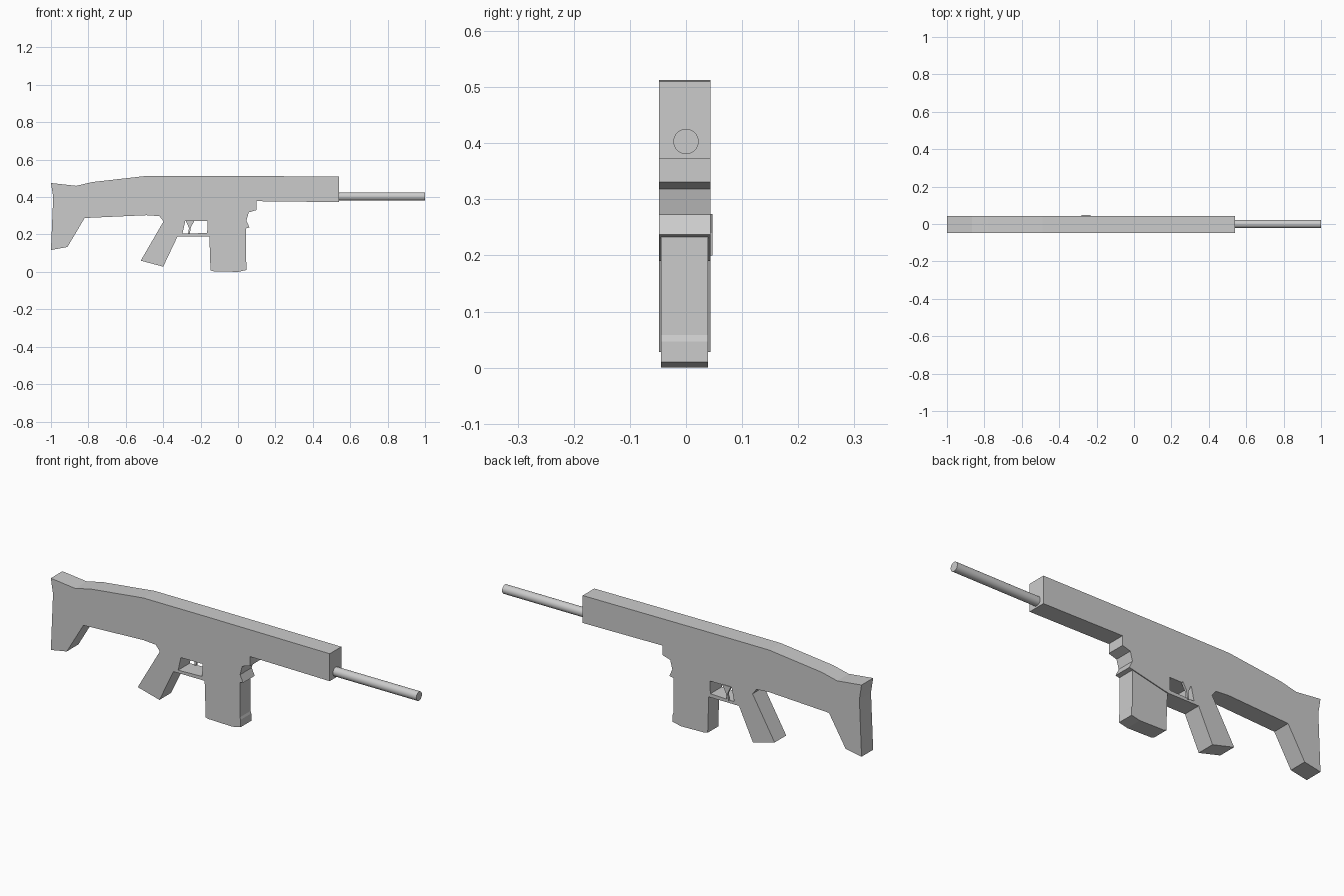
import bpy
from math import pi

if "Cube" in bpy.data.objects:
    bpy.data.objects.remove(bpy.data.objects["Cube"])


def plate(name, loops, y0, y1):
    """Extrude closed XZ outlines (later loops are holes) from y0 to y1."""
    cu = bpy.data.curves.new(name, 'CURVE')
    cu.dimensions = '2D'
    cu.fill_mode = 'BOTH'
    cu.extrude = (y1 - y0) / 2
    for pts in loops:
        sp = cu.splines.new('POLY')
        sp.points.add(len(pts) - 1)
        for p, (x, z) in zip(sp.points, pts):
            p.co = (x, z, 0, 1)
        sp.use_cyclic_u = True
    ob = bpy.data.objects.new(name, cu)
    bpy.context.collection.objects.link(ob)
    ob.rotation_euler = (pi / 2, 0, 0)
    ob.location.y = (y0 + y1) / 2
    bpy.ops.object.select_all(action='DESELECT')
    ob.select_set(True)
    bpy.context.view_layer.objects.active = ob
    bpy.ops.object.convert(target='MESH')
    ob = bpy.context.object
    for f in ob.data.polygons:
        f.use_smooth = False
    return ob


# Body: stock, receiver, fore-end, grip and guard in one silhouette
body = [(-1, .475), (-.865, .46), (-.78, .48), (-.49, .513), (-.14, .513),
        (.54, .51), (.54, .373), (.10, .378), (.10, .331), (.057, .318),
        (.045, .273), (.062, .237), (.04, .232), (-.155, .19), (-.323, .19),
        (-.40, .028), (-.52, .06), (-.398, .27), (-.42, .298), (-.49, .303),
        (-.82, .288), (-.912, .133), (-1, .117), (-.988, .40)]
guard_opening = [(-.282, .271), (-.162, .271), (-.165, .208), (-.297, .204)]
plate("body", [body, guard_opening], -.048, .0435)

# Magazine with a small base lip
plate("magazine", [[(-.155, .25), (.042, .25), (.042, .058), (.046, .047),
                    (.046, .01), (.0, .0), (-.13, .003), (-.147, .007)]],
      -.0445, .039)

# Trigger
plate("trigger", [[(-.28, .274), (-.232, .274), (-.252, .24), (-.258, .2),
                   (-.268, .2), (-.262, .235)]], .036, .047)

# Barrel
bpy.ops.mesh.primitive_cylinder_add(vertices=32, radius=.0225, depth=.48,
                                    location=(.76, 0, .403),
                                    rotation=(0, pi / 2, 0))
bpy.context.object.name = "barrel"
bpy.ops.object.shade_smooth_by_angle()
